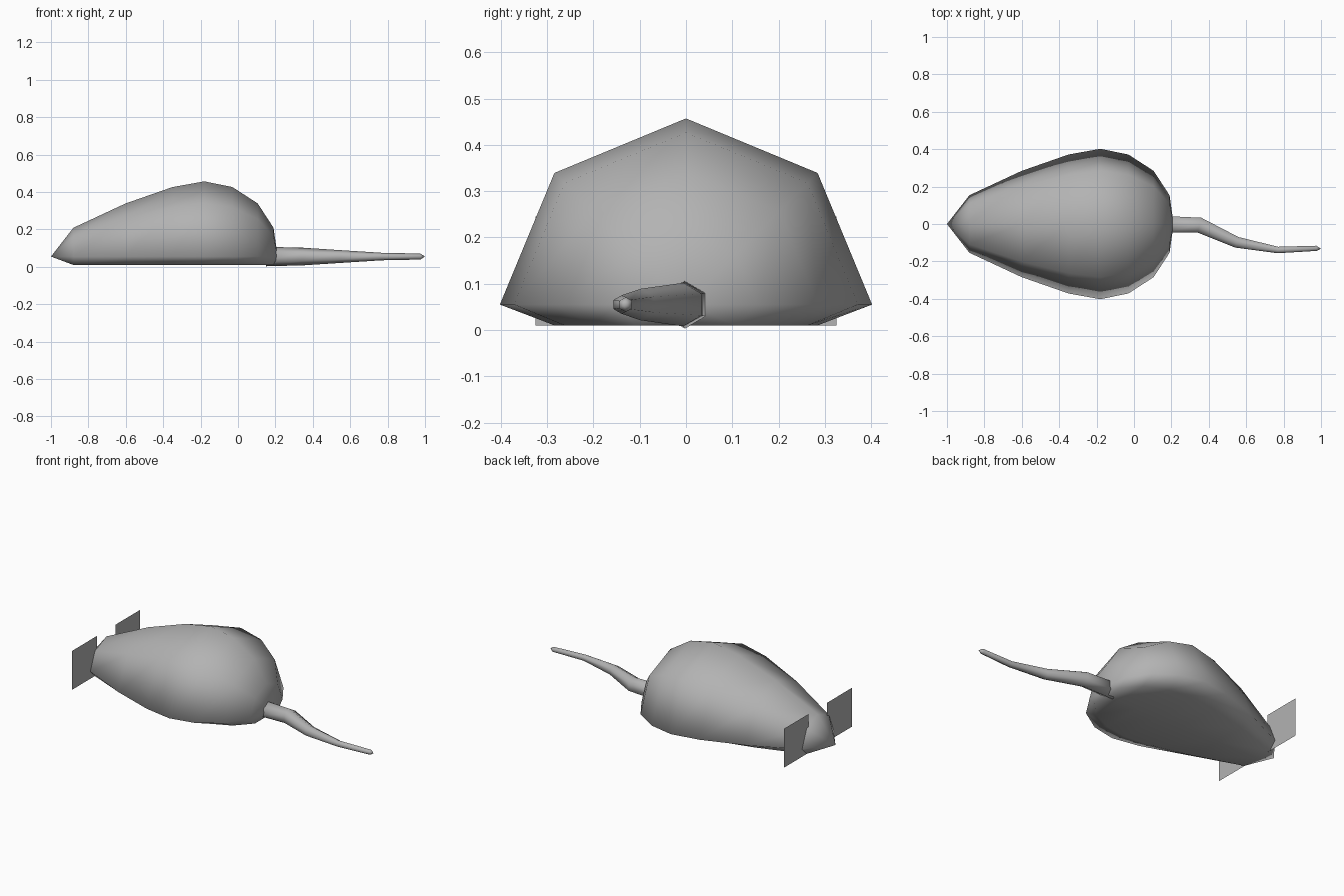
import bpy
import bmesh
from math import sin, cos, pi, atan2

if "Cube" in bpy.data.objects:
    bpy.data.objects.remove(bpy.data.objects["Cube"], do_unlink=True)

AXIS_Z = 0.055   # height of the body and tail centre line
FLOOR_Z = 0.01   # flat underside of the body

grey = bpy.data.materials.new("fur_grey")
grey.use_nodes = True
colour = (0.45, 0.45, 0.45, 1)
grey.diffuse_color = colour
grey.node_tree.nodes["Principled BSDF"].inputs["Base Color"].default_value = colour


def finish(name, bm, smooth=True):
    bmesh.ops.recalc_face_normals(bm, faces=bm.faces)
    for face in bm.faces:
        face.smooth = smooth
    mesh = bpy.data.meshes.new(name)
    bm.to_mesh(mesh)
    bm.free()
    mesh.materials.append(grey)
    obj = bpy.data.objects.new(name, mesh)
    bpy.context.collection.objects.link(obj)
    return obj


def loft(bm, stations, sides):
    """Skin rings along (x, y, radius) stations; radius 0 makes a point."""
    rings = []
    for i, (x, y, r) in enumerate(stations):
        before, after = stations[max(i - 1, 0)], stations[min(i + 1, len(stations) - 1)]
        turn = atan2(after[1] - before[1], after[0] - before[0])
        if r == 0:
            rings.append([bm.verts.new((x, y, AXIS_Z))] * sides)
            continue
        ring = []
        for k in range(sides):
            a = 2 * pi * k / sides
            side = r * sin(a)
            ring.append(bm.verts.new((x - side * sin(turn), y + side * cos(turn),
                                      AXIS_Z + r * cos(a))))
        rings.append(ring)
    for lower, upper in zip(rings, rings[1:]):
        for k in range(sides):
            n = (k + 1) % sides
            corners = [lower[k], lower[n], upper[n], upper[k]]
            bm.faces.new(list(dict.fromkeys(corners)))
    if stations[0][2] > 0:
        bm.faces.new(rings[0])


# Body: a stretched eight-sided sphere with a flattened underside
body_x = [-1.0, -0.88, -0.6, -0.35, -0.18, -0.03, 0.105, 0.19, 0.212]
body_stations = [(x, 0, 0.402 * sin(pi * i / 8) if 0 < i < 8 else 0)
                 for i, x in enumerate(body_x)]
bm = bmesh.new()
loft(bm, body_stations, 8)
for v in bm.verts:
    v.co.z = max(v.co.z, FLOOR_Z)
finish("body", bm)

# Tail: a tapering six-sided tube that bends sideways
bm = bmesh.new()
loft(bm, [(0.15, -0.002, 0.052), (0.35, -0.006, 0.047), (0.55, -0.098, 0.034),
          (0.77, -0.139, 0.02), (0.975, -0.13, 0.016), (1.0, -0.133, 0)], 6)
finish("tail", bm)

# Whiskers: one upright square sheet on each side of the snout
for name, s in (("left_whiskers", 1), ("right_whiskers", -1)):
    bm = bmesh.new()
    outline = [(0.088, 0.01), (0.325, 0.01), (0.325, 0.245), (0.088, 0.245)]
    bm.faces.new([bm.verts.new((-0.882, s * y, z)) for y, z in outline])
    finish(name, bm, smooth=False)
